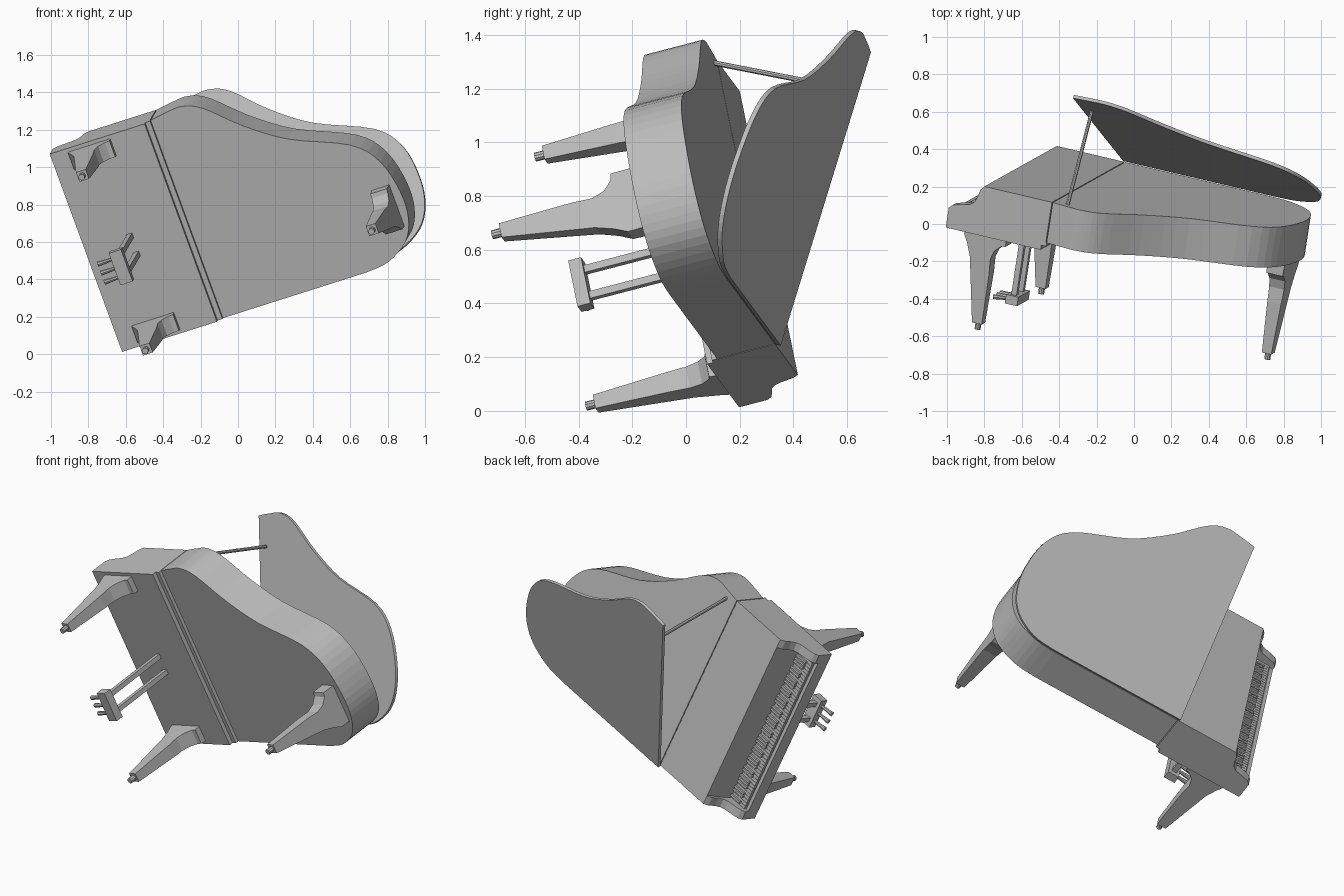
import bpy, bmesh, math
from mathutils import Vector, Matrix

cube = bpy.data.objects.get("Cube")
if cube:
    bpy.data.objects.remove(cube)

grey = bpy.data.materials.new("plain grey")
grey.use_nodes = True
GREY = (0.5, 0.5, 0.5, 1)
grey.diffuse_color = GREY
grey.node_tree.nodes["Principled BSDF"].inputs["Base Color"].default_value = GREY

# Tilted frame: u runs keyboard to tail, v treble to bass, w up through the lid
U = Vector((1, -0.235, 0.318)).normalized()
V = Vector((0.364, 0.205, -1))
V = (V - V.dot(U) * U).normalized()
W = U.cross(V)
FRAME = Matrix((U, V, W)).transposed().to_4x4()
FRAME.translation = (-0.47, -0.10, 1.25)

WIDTH, HEIGHT = 1.147, 0.225


def finish(name, bm):
    bmesh.ops.recalc_face_normals(bm, faces=bm.faces)
    mesh = bpy.data.meshes.new(name)
    bm.to_mesh(mesh)
    bm.free()
    mesh.materials.append(grey)
    ob = bpy.data.objects.new(name, mesh)
    ob.matrix_world = FRAME
    bpy.context.collection.objects.link(ob)
    return ob


def add_solid(bm, loop_a, loop_b):
    a = [bm.verts.new(p) for p in loop_a]
    b = [bm.verts.new(p) for p in loop_b]
    bm.faces.new(a)
    bm.faces.new(b[::-1])
    for i in range(len(a)):
        j = (i + 1) % len(a)
        bm.faces.new((a[i], a[j], b[j], b[i]))


def solid(name, loop_a, loop_b):
    bm = bmesh.new()
    add_solid(bm, loop_a, loop_b)
    return finish(name, bm)


def side_prism(name, profile, v0, v1):
    return solid(name, [(u, v0, w) for u, w in profile], [(u, v1, w) for u, w in profile])


def boxes(name, spans):
    bm = bmesh.new()
    for u0, u1, v0, v1, w0, w1 in spans:
        ring = [(u0, v0), (u1, v0), (u1, v1), (u0, v1)]
        add_solid(bm, [(*p, w0) for p in ring], [(*p, w1) for p in ring])
    return finish(name, bm)


def rod(name, start, end, radius, sides=8, end_radius=None):
    start, end = Vector(start), Vector(end)
    turn = (end - start).to_track_quat('Z', 'Y')
    rings = []
    for centre, r in ((start, radius), (end, end_radius or radius)):
        rings.append([centre + turn @ Vector((r * math.cos(k * math.tau / sides),
                                              r * math.sin(k * math.tau / sides), 0))
                      for k in range(sides)])
    return solid(name, *rings)


def smooth_path(points, steps=4):
    # Catmull-Rom curve through the given points
    pts = [Vector(p) for p in points]
    out = []
    for i in range(len(pts) - 1):
        a, b, c, d = pts[max(i - 1, 0)], pts[i], pts[i + 1], pts[min(i + 2, len(pts) - 1)]
        for k in range(steps):
            t = k / steps
            out.append(0.5 * (2 * b + (c - a) * t + (2 * a - 5 * b + 4 * c - d) * t * t
                              + (3 * b - a - 3 * c + d) * t ** 3))
    return out + [pts[-1]]


# Case with the curved treble side and rounded tail
curve = smooth_path([(0.003, 0), (0.1, -0.015), (0.19, -0.02), (0.295, 0.025), (0.466, 0.18),
                     (0.676, 0.325), (0.984, 0.459), (1.107, 0.596), (1.154, 0.785),
                     (1.145, 0.938), (1.086, 1.052), (0.961, 1.129), (0.826, WIDTH)])
outline = [tuple(p) for p in curve] + [(0.003, WIDTH)]
solid("case", [(u, v, 0) for u, v in outline], [(u, v, HEIGHT) for u, v in outline])

# Raised main lid, hinged on the bass side
angle = math.radians(28.2)


def lid_point(u, v, lift):
    s = (WIDTH - v) * 1.025
    return (u * 1.04 - 0.012, WIDTH - s * math.cos(angle) + lift * math.sin(angle),
            HEIGHT + 0.003 + s * math.sin(angle) + lift * math.cos(angle))


solid("raised_lid", [lid_point(u, v, 0) for u, v in outline],
      [lid_point(u, v, 0.018) for u, v in outline])
rod("lid_prop", (0.077, 0.033, HEIGHT - 0.005), (0.059, 0.262, 0.695), 0.01)

# Front section: lid block with sloping fallboard, cheeks and key bed
CHEEK = 0.055
side_prism("front_block", [(-0.002, 0), (-0.002, HEIGHT), (-0.39, HEIGHT), (-0.39, 0.205),
                           (-0.425, 0.09), (-0.425, 0)], CHEEK, WIDTH - CHEEK)
cheek = [(-0.002, 0), (-0.57, 0), (-0.57, 0.065), (-0.55, 0.085), (-0.51, 0.097),
         (-0.46, 0.108), (-0.435, 0.125), (-0.42, 0.155), (-0.41, 0.2), (-0.39, HEIGHT),
         (-0.002, HEIGHT)]
side_prism("treble_cheek", cheek, 0, CHEEK)
side_prism("bass_cheek", cheek, WIDTH - CHEEK, WIDTH)
boxes("key_bed", [(-0.57, -0.025, 0, WIDTH, -0.045, 0),
                  (-0.025, 0.003, 0, WIDTH, -0.02, 0),
                  (-0.57, -0.42, CHEEK, WIDTH - CHEEK, 0, 0.02),
                  (-0.57, -0.548, CHEEK, WIDTH - CHEEK, 0.02, 0.042)])

# Keys, counted from the bass end
step = (WIDTH - 2 * CHEEK) / 52
white, black = [], []
for k in range(52):
    v = WIDTH - CHEEK - k * step
    white.append((-0.542, -0.42, v - step + 0.001, v - 0.001, 0.02, 0.052))
    if k % 7 in (0, 2, 3, 5, 6) and k < 51:
        black.append((-0.505, -0.42, v - step * 1.3, v - step * 0.7, 0.05, 0.068))
boxes("white_keys", white)
boxes("black_keys", black)

# Legs: curved bracket on top, tapering down to a small foot
leg_profile = [(-0.14, 0.0), (-0.14, -0.06), (-0.115, -0.11), (-0.09, -0.18), (-0.028, -0.535),
               (0.028, -0.535), (0.03, -0.25), (0.025, -0.17), (0.04, -0.12), (0.075, -0.085),
               (0.1, -0.08), (0.1, 0.0)]


def leg(name, u, v, along_v=False, top=0.0):
    def place(side):
        loop = []
        for s, w in leg_profile:
            t = side * (0.05 + 0.043 * w)
            w = min(w, top)
            loop.append((u + t, v - s, w) if along_v else (u + s, v + t, w))
        return loop
    solid(name, place(-1), place(1))
    rod(name + "_foot", (u, v, -0.53), (u, v, -0.572), 0.017, 10)


leg("front_treble_leg", -0.33, 0.07, top=-0.04)
leg("front_bass_leg", -0.33, WIDTH - 0.07, top=-0.04)
leg("rear_leg", 1.06, 0.83, along_v=True)

# Pedal lyre: two posts, a foot box and three pedals
boxes("lyre_posts", [(-0.325, -0.295, v - 0.014, v + 0.014, -0.48, -0.04)
                     for v in (0.56, 0.665)])
boxes("lyre_box", [(-0.345, -0.275, 0.52, 0.705, -0.52, -0.47)])
for name, v in (("soft", 0.56), ("middle", 0.612), ("sustain", 0.665)):
    rod(name + "_pedal", (-0.34, v, -0.5), (-0.425, v, -0.508), 0.009, 8, 0.014)
